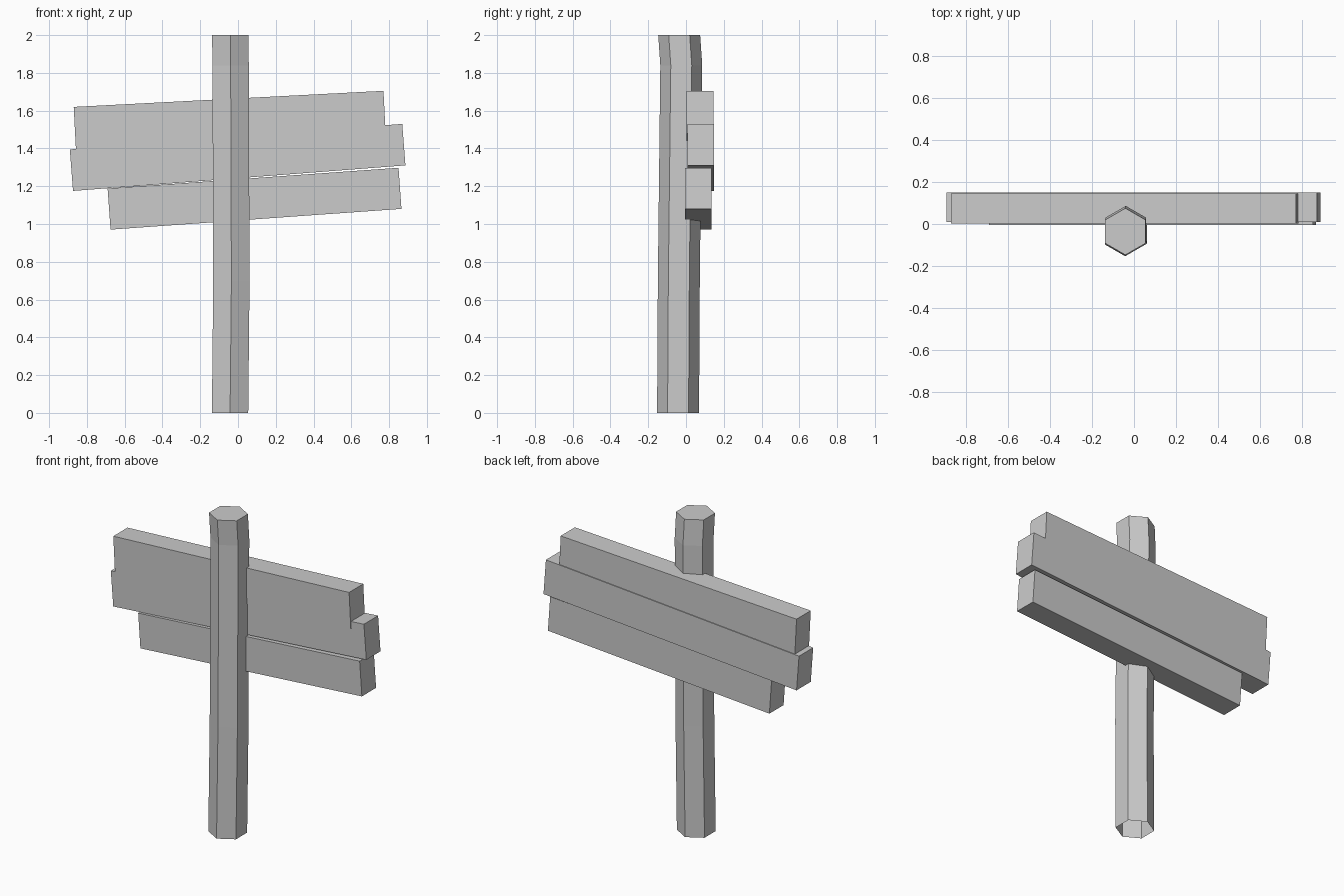
import bpy, bmesh
from math import radians, sin, cos, pi

if "Cube" in bpy.data.objects:
    bpy.data.objects.remove(bpy.data.objects["Cube"])


def finish(bm, name):
    bmesh.ops.recalc_face_normals(bm, faces=bm.faces)
    mesh = bpy.data.meshes.new(name)
    bm.to_mesh(mesh)
    bm.free()
    obj = bpy.data.objects.new(name, mesh)
    bpy.context.collection.objects.link(obj)
    return obj


# Crooked six-sided post, open underneath: (centre x, centre y, z) per ring
bm = bmesh.new()
rings = []
for cx, cy, z in [(-0.042, -0.042, 0), (-0.035, -0.038, 0.7),
                  (-0.039, -0.025, 1.84), (-0.041, -0.036, 2)]:
    rings.append([bm.verts.new((cx + 0.111 * cos(pi / 6 + i * pi / 3),
                                cy + 0.111 * sin(pi / 6 + i * pi / 3), z))
                  for i in range(6)])
for low, high in zip(rings, rings[1:]):
    for i in range(6):
        j = (i + 1) % 6
        bm.faces.new((low[i], low[j], high[j], high[i]))
bm.faces.new(rings[-1])
finish(bm, "post")


# Tilted sign boards
def plank(name, centre, length, height, tilt):
    bm = bmesh.new()
    bmesh.ops.create_cube(bm, size=1)
    bmesh.ops.scale(bm, vec=(length, 0.141, height), verts=bm.verts)
    obj = finish(bm, name)
    obj.location = centre
    obj.rotation_euler.y = -radians(tilt)


plank("top_plank", (-0.044, 0.074, 1.55), 1.642, 0.225, 2.97)
plank("middle_plank", (-0.002, 0.079, 1.3525), 1.765, 0.22, 4.39)
plank("bottom_plank", (0.0875, 0.065, 1.134), 1.544, 0.218, 4.08)
